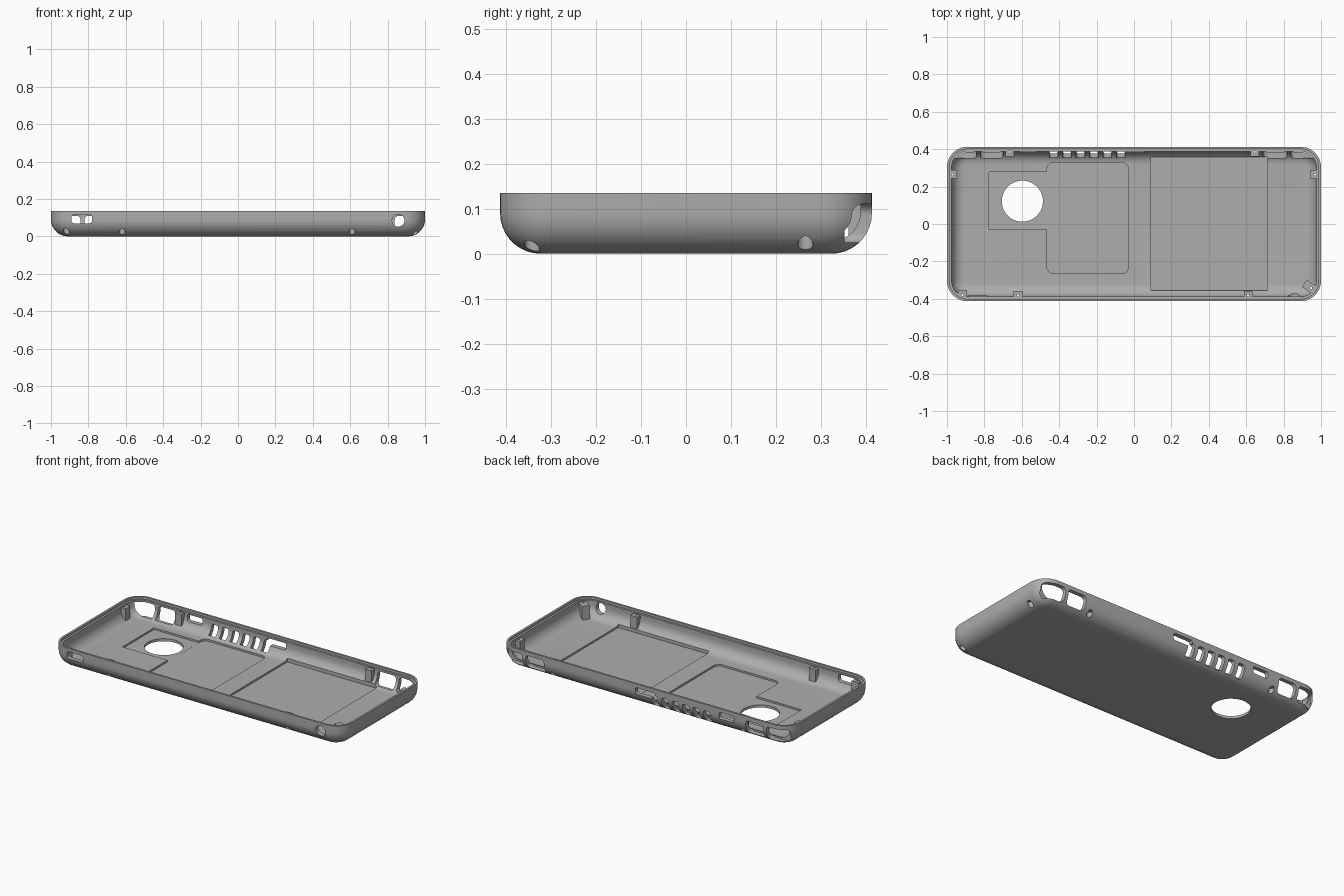
import bpy, bmesh, math
from mathutils import Matrix

if "Cube" in bpy.data.objects:
    bpy.data.objects.remove(bpy.data.objects["Cube"])

HX, HY, H, CORNER = 1.0, 0.413, 0.135, 0.11

grey = bpy.data.materials.new("case grey")
grey.diffuse_color = (0.42, 0.42, 0.42, 1)
grey.use_nodes = True
grey.node_tree.nodes["Principled BSDF"].inputs["Base Color"].default_value = grey.diffuse_color


def to_object(name, bm):
    bmesh.ops.recalc_face_normals(bm, faces=bm.faces)
    me = bpy.data.meshes.new(name)
    bm.to_mesh(me)
    bm.free()
    ob = bpy.data.objects.new(name, me)
    bpy.context.collection.objects.link(ob)
    me.materials.append(grey)
    return ob


def rounded_rect(hx, hy, r, seg):
    pts = []
    for k, (sx, sy) in enumerate(((1, 1), (-1, 1), (-1, -1), (1, -1))):
        for i in range(seg + 1):
            a = math.pi / 2 * (k + i / seg)
            pts.append((sx * (hx - r) + r * math.cos(a), sy * (hy - r) + r * math.sin(a)))
    return pts


def loft(name, rings):
    """Closed solid through (list of 3D points) rings."""
    bm = bmesh.new()
    loops = [[bm.verts.new(p) for p in ring] for ring in rings]
    n = len(loops[0])
    for lo, hi in zip(loops, loops[1:]):
        for i in range(n):
            j = (i + 1) % n
            bm.faces.new((lo[i], lo[j], hi[j], hi[i]))
    bm.faces.new(loops[0][::-1])
    bm.faces.new(loops[-1])
    return to_object(name, bm)


def tray_solid(name, profile):
    """Stack of rounded rectangles given as (inset, height)."""
    return loft(name, [[(x, y, z) for x, y in
                        rounded_rect(HX - d, HY - d, max(CORNER - d, 0.012), 10)]
                       for d, z in profile])


def fillet(inset, z, r, seg=9):
    """Quarter round from the flat bottom up to the wall."""
    return [(inset + r - r * math.sin(a), z + r - r * math.cos(a))
            for a in (math.pi / 2 * i / seg for i in range(seg + 1))]


def wall_slot(x0, x1, z0, z1, y0, y1, r):
    cx, cz = (x0 + x1) / 2, (z0 + z1) / 2
    pts = rounded_rect((x1 - x0) / 2, (z1 - z0) / 2, r, 6)
    return loft("slot_cutter", [[(cx + x, y, cz + z) for x, z in pts] for y in (y0, y1)])


def floor_pad(x0, x1, y0, y1, z0, z1, r):
    cx, cy = (x0 + x1) / 2, (y0 + y1) / 2
    pts = rounded_rect((x1 - x0) / 2, (y1 - y0) / 2, r, 6)
    return loft("pad_cutter", [[(cx + x, cy + y, z) for x, y in pts] for z in (z0, z1)])


def cylinder(x, y, r, z0, z1, seg):
    return loft("round_cutter", [[(x + r * math.cos(2 * math.pi * i / seg),
                                   y + r * math.sin(2 * math.pi * i / seg), z)
                                  for i in range(seg)] for z in (z0, z1)])


def block(x, y, sx, sy, z0, z1, turn):
    bm = bmesh.new()
    bmesh.ops.create_cube(bm, size=1, matrix=Matrix.Translation((x, y, (z0 + z1) / 2))
                          @ Matrix.Rotation(turn, 4, 'Z')
                          @ Matrix.Diagonal((sx, sy, z1 - z0, 1)))
    return to_object("boss_cutter", bm)


def cut(target, cutter):
    mod = target.modifiers.new("cut", 'BOOLEAN')
    mod.operation, mod.solver, mod.object = 'DIFFERENCE', 'EXACT', cutter
    bpy.context.view_layer.objects.active = target
    bpy.ops.object.modifier_apply(modifier=mod.name)
    bpy.data.objects.remove(cutter)


# Outer body and stepped inner cavity
case = tray_solid("back_case", fillet(0, 0, 0.09) + [(0, H)])
cavity = tray_solid("cavity_cutter", fillet(0.025, 0.027, 0.068)
                    + [(0.025, 0.121), (0.0125, 0.1212), (0.0125, 0.2)])

# Screw bosses: position, block size, turn; left standing by notching the cavity
bosses = [(-0.665, 0.386, 0.046, 0.05, 0), (0.645, 0.386, 0.046, 0.05, 0),
          (-0.62, -0.382, 0.046, 0.05, 0), (0.61, -0.382, 0.046, 0.05, 0),
          (-0.97, 0.265, 0.05, 0.046, 0), (0.967, 0.265, 0.05, 0.046, 0),
          (-0.917, -0.379, 0.05, 0.05, 0), (0.947, -0.342, 0.09, 0.046, math.radians(-35))]
for x, y, sx, sy, turn in bosses:
    cut(cavity, block(x, y, sx, sy, -0.01, 0.114, turn))
cut(case, cavity)

# Screw holes with a wide counterbore from below
for x, y, *_ in bosses:
    cut(case, cylinder(x, y, 0.017, -0.05, 0.046, 20))
    cut(case, cylinder(x, y, 0.006, 0.03, 0.2, 10))

# Round floor hole and shallow floor recesses
cut(case, floor_pad(-0.775, -0.42, -0.03, 0.28, 0.0163, 0.06, 0.003))
cut(case, floor_pad(-0.465, -0.03, -0.265, 0.328, 0.016, 0.06, 0.035))
cut(case, floor_pad(0.09, 0.715, -0.355, 0.358, 0.016, 0.06, 0.003))
cut(case, cylinder(-0.597, 0.122, 0.11, -0.1, 0.1, 48))

# Back wall: paired trigger openings, small slots and vents
for x0, x1 in ((-0.978, -0.842), (-0.822, -0.70), (0.69, 0.818), (0.838, 0.978)):
    cut(case, wall_slot(x0, x1, 0.025, 0.11, 0.352, 0.5, 0.022))
for x0, x1 in ((-0.62, -0.515), (-0.075, 0.06)):
    cut(case, wall_slot(x0, x1, 0.07, 0.112, 0.36, 0.5, 0.012))
for i in range(6):
    x = -0.43 + i * 0.072
    cut(case, wall_slot(x - 0.023, x + 0.023, 0.018, 0.095, 0.356, 0.5, 0.012))

# Front wall: port slot and jack hole
cut(case, wall_slot(-0.89, -0.78, 0.07, 0.115, -0.5, -0.36, 0.012))
cut(case, wall_slot(0.824, 0.89, 0.052, 0.118, -0.5, -0.36, 0.0325))

# Smooth shading with crisp edges
bpy.ops.object.select_all(action='DESELECT')
case.select_set(True)
bpy.context.view_layer.objects.active = case
bpy.ops.object.shade_smooth_by_angle(angle=math.radians(30))
